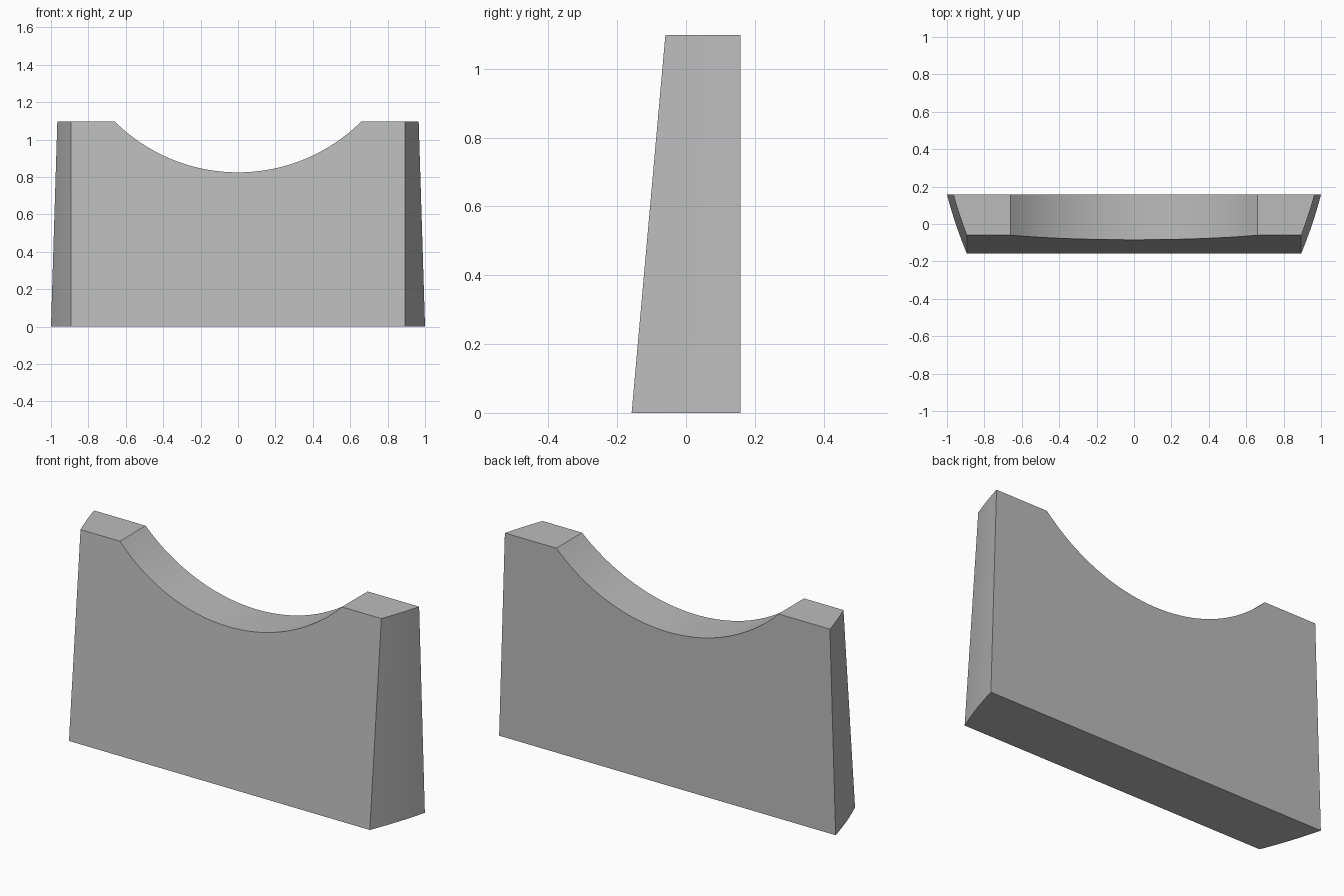
import bpy
import bmesh
from math import radians

cube = bpy.data.objects.get("Cube")
if cube:
    bpy.data.objects.remove(cube, do_unlink=True)

HEIGHT, BACK = 1.098, 0.158
FRONT_X = 0.894            # half width along the front edge
HALF_CHORD, SAG = 0.66, 0.273
STEPS = 8

grey = bpy.data.materials.new("plain_grey")
grey.use_nodes = True
colour = (0.5, 0.5, 0.5, 1)
grey.diffuse_color = colour
grey.node_tree.nodes["Principled BSDF"].inputs["Base Color"].default_value = colour


def plan_loop(bm, z, front, back_x, bulge):
    """Plan outline with slightly bowed sides that flare towards the back."""
    side = []
    for i in range(STEPS + 1):
        t = i / STEPS
        x = FRONT_X + (back_x - FRONT_X) * t + bulge * 4 * t * (1 - t)
        side.append((x, front + (BACK - front) * t))
    outline = side + [(-x, y) for x, y in reversed(side)]
    return [bm.verts.new((x, y, z)) for x, y in outline]


# Tapered block with a sloping front
bm = bmesh.new()
bottom = plan_loop(bm, 0, -0.158, 1.0, 0.006)
top = plan_loop(bm, HEIGHT, -0.06, 0.966, 0.003)
bm.faces.new(reversed(bottom))
bm.faces.new(top)
for i in range(len(top)):
    j = (i + 1) % len(top)
    bm.faces.new((bottom[i], bottom[j], top[j], top[i]))
mesh = bpy.data.meshes.new("cradle_block")
bm.to_mesh(mesh)
bm.free()
block = bpy.data.objects.new("cradle_block", mesh)
bpy.context.collection.objects.link(block)
mesh.materials.append(grey)

# Round saddle cut through the top
radius = (HALF_CHORD ** 2 + SAG ** 2) / (2 * SAG)
bpy.ops.mesh.primitive_cylinder_add(
    vertices=160, radius=radius, depth=1,
    location=(0, 0, HEIGHT - SAG + radius), rotation=(radians(90), 0, 0))
cutter = bpy.context.object
cutter.name = "saddle_cutter"
cutter.hide_render = True
cutter.data.materials.append(grey)

cut = block.modifiers.new("saddle", 'BOOLEAN')
cut.operation = 'DIFFERENCE'
cut.solver = 'EXACT'
cut.object = cutter
bpy.ops.object.select_all(action='DESELECT')
block.select_set(True)
bpy.context.view_layer.objects.active = block
bpy.ops.object.modifier_apply(modifier=cut.name)
bpy.data.objects.remove(cutter, do_unlink=True)

# Smooth curved faces, keep corners sharp
bpy.ops.object.shade_smooth_by_angle(angle=radians(30))
